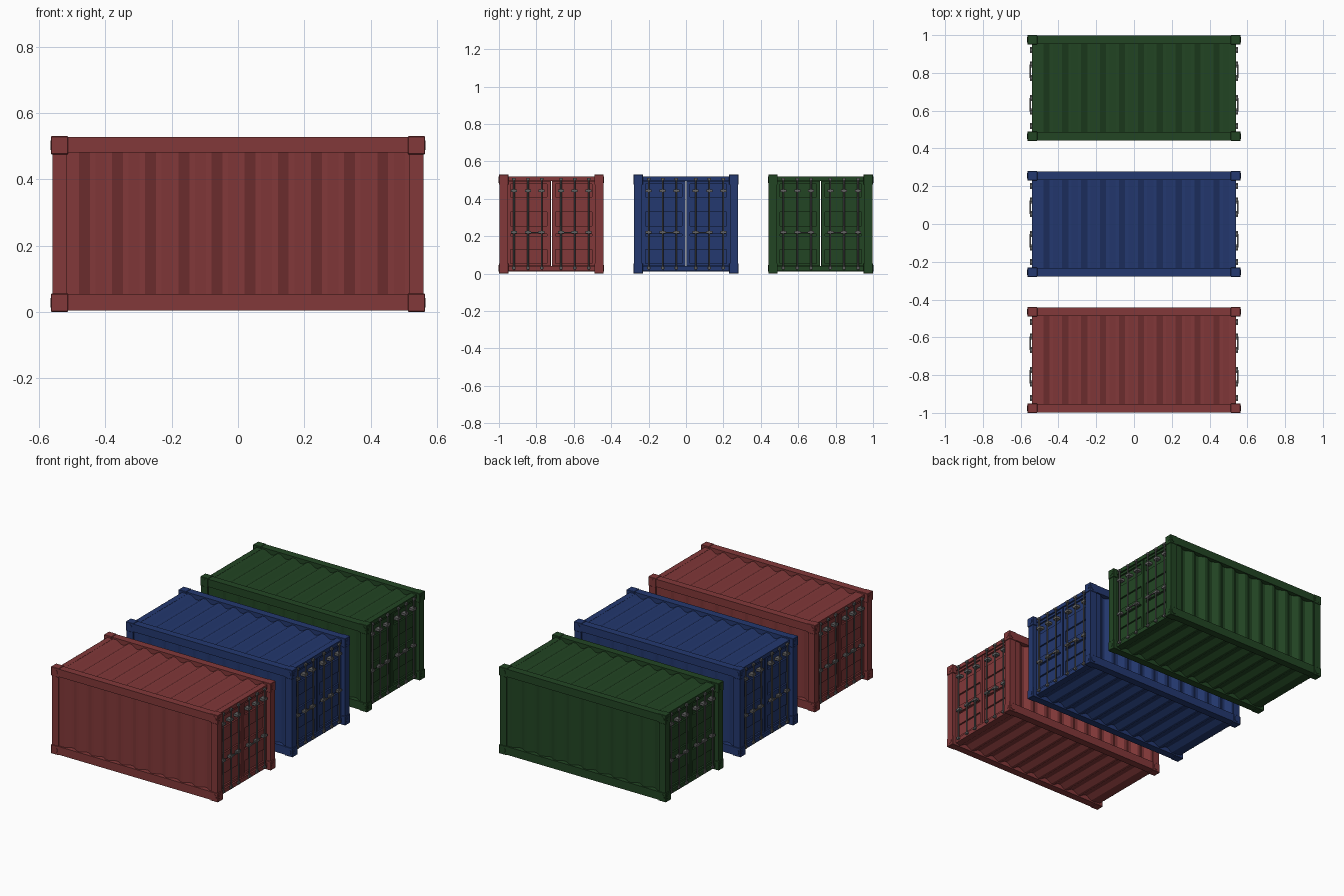
import bpy, bmesh, math
from mathutils import Matrix, Vector

if "Cube" in bpy.data.objects:
    bpy.data.objects.remove(bpy.data.objects["Cube"])


def material(name, rgb):
    m = bpy.data.materials.new(name)
    m.diffuse_color = (*rgb, 1)
    m.use_nodes = True
    m.node_tree.nodes["Principled BSDF"].inputs["Base Color"].default_value = m.diffuse_color
    return m


STEEL = material("lock_steel", (0.13, 0.13, 0.13))
PAINTS = [("red", -0.72, material("red_paint", (0.225, 0.04, 0.041))),
          ("blue", 0.0, material("blue_paint", (0.017, 0.04, 0.16))),
          ("green", 0.72, material("green_paint", (0.016, 0.06, 0.017)))]
SIGNS = (-1, 1)


def box(bm, x, y, z, bevel=0):
    """Axis-aligned box from (min, max) pairs."""
    size = [abs(b - a) for a, b in (x, y, z)]
    mid = [(a + b) / 2 for a, b in (x, y, z)]
    r = bmesh.ops.create_cube(bm, size=1, matrix=Matrix.Translation(mid) @ Matrix.Diagonal((*size, 1)))
    if bevel:
        edges = {e for v in r["verts"] for e in v.link_edges}
        bmesh.ops.bevel(bm, geom=list(edges), offset=bevel, segments=1, affect='EDGES')


def rod(bm, centre, axis, radius, length, sides):
    rot = Vector((0, 0, 1)).rotation_difference(Vector(axis)).to_matrix().to_4x4()
    bmesh.ops.create_cone(bm, cap_ends=True, segments=sides, radius1=radius, radius2=radius,
                          depth=length, matrix=Matrix.Translation(centre) @ rot)


def wave():
    """Trapezoid corrugation: (x, depth 0 outside .. 1 inside)."""
    pts = [(-0.525, 0)]
    for k in range(10):
        x = -0.48 + 0.1 * k
        pts += [(x, 0), (x + 0.033, 1), (x + 0.05, 1), (x + 0.083, 0)]
    return pts + [(0.525, 0)]


def sheet(bm, place):
    """Corrugated sheet; place(x, depth, side) gives the two edge points."""
    rows = [[bm.verts.new(place(x, d, s)) for s in (0, 1)] for x, d in wave()]
    for a, b in zip(rows, rows[1:]):
        bm.faces.new((a[0], b[0], b[1], a[1]))


def finish(bm, name, mat, y, smooth=False):
    me = bpy.data.meshes.new(name)
    bm.to_mesh(me)
    bm.free()
    me.materials.append(mat)
    if smooth:
        for p in me.polygons:
            p.use_smooth = len(p.vertices) == 4
    ob = bpy.data.objects.new(name, me)
    ob.location.y = y
    bpy.context.collection.objects.link(ob)


def container(tag, y0, paint):
    # corner castings with round sockets on the side faces
    bm = bmesh.new()
    for sx in SIGNS:
        for sy in SIGNS:
            for z in ((0, 0.055), (0.475, 0.53)):
                box(bm, (sx * 0.512, sx * 0.564), (sy * 0.23, sy * 0.28), z, 0.002)
                zc = sum(z) / 2
                rod(bm, (sx * 0.537, sy * 0.28, zc), (0, 1, 0), 0.017, 0.003, 16)
                rod(bm, (sx * 0.564, sy * 0.255, zc), (1, 0, 0), 0.015, 0.003, 16)
    finish(bm, tag + "_corner_castings", paint, y0)

    # posts, long rails, and end beams
    bm = bmesh.new()
    for sx in SIGNS:
        for sy in SIGNS:
            box(bm, (sx * 0.515, sx * 0.56), (sy * 0.234, sy * 0.278), (0.05, 0.48))
        box(bm, (sx * 0.505, sx * 0.54), (-0.235, 0.235), (0.495, 0.519))
        box(bm, (sx * 0.505, sx * 0.54), (-0.235, 0.235), (0.014, 0.04))
    for sy in SIGNS:
        box(bm, (-0.515, 0.515), (sy * 0.234, sy * 0.279), (0.48, 0.527))
        box(bm, (-0.515, 0.515), (sy * 0.234, sy * 0.279), (0.004, 0.054))
    finish(bm, tag + "_frame", paint, y0)

    # corrugated walls, roof and underside
    bm = bmesh.new()
    sheet(bm, lambda x, d, s: (x, -0.27 + 0.02 * d, 0.04 + 0.45 * s))
    sheet(bm, lambda x, d, s: (-x, 0.27 - 0.02 * d, 0.04 + 0.45 * s))
    finish(bm, tag + "_side_walls", paint, y0)
    bm = bmesh.new()
    sheet(bm, lambda x, d, s: (x, -0.245 + 0.49 * s, 0.518 - 0.02 * d))
    finish(bm, tag + "_roof", paint, y0)
    bm = bmesh.new()
    sheet(bm, lambda x, d, s: (x, 0.245 - 0.49 * s, 0.012 + 0.02 * d))
    finish(bm, tag + "_underside", paint, y0)

    # double doors on both ends: slab, stiles and raised bands
    bm = bmesh.new()
    for sx in SIGNS:
        for sy in SIGNS:
            box(bm, (sx * 0.505, sx * 0.522), (sy * 0.003, sy * 0.235), (0.04, 0.495))
            for a, b in ((0.004, 0.022), (0.217, 0.234)):
                box(bm, (sx * 0.52, sx * 0.534), (sy * a, sy * b), (0.042, 0.493))
            for z in ((0.042, 0.055), (0.13, 0.2), (0.212, 0.255), (0.33, 0.41), (0.48, 0.493)):
                box(bm, (sx * 0.52, sx * 0.532), (sy * 0.022, sy * 0.217), z)
    finish(bm, tag + "_doors", paint, y0)

    # steel locking rods, guides and handles
    bm = bmesh.new()
    for sx in SIGNS:
        for sy in SIGNS:
            for y in (0.052, 0.125, 0.2):
                rod(bm, (sx * 0.545, sy * y, 0.265), (0, 0, 1), 0.0045, 0.49, 8)
    finish(bm, tag + "_lock_rods", STEEL, y0, True)
    bm = bmesh.new()
    for sx in SIGNS:
        for sy in SIGNS:
            for y in (0.052, 0.125, 0.2):
                for z in (0.03, 0.505):
                    box(bm, (sx * 0.538, sx * 0.551), (sy * y - 0.009, sy * y + 0.009), (z - 0.006, z + 0.006))
                for z in (0.22, 0.443):
                    box(bm, (sx * 0.52, sx * 0.551), (sy * y - 0.016, sy * y + 0.016), (z - 0.007, z + 0.007))
            box(bm, (sx * 0.546, sx * 0.552), (sy * 0.052, sy * 0.125), (0.216, 0.223))
    finish(bm, tag + "_lock_guides_and_handles", STEEL, y0)


for tag, y, paint in PAINTS:
    container(tag, y, paint)
